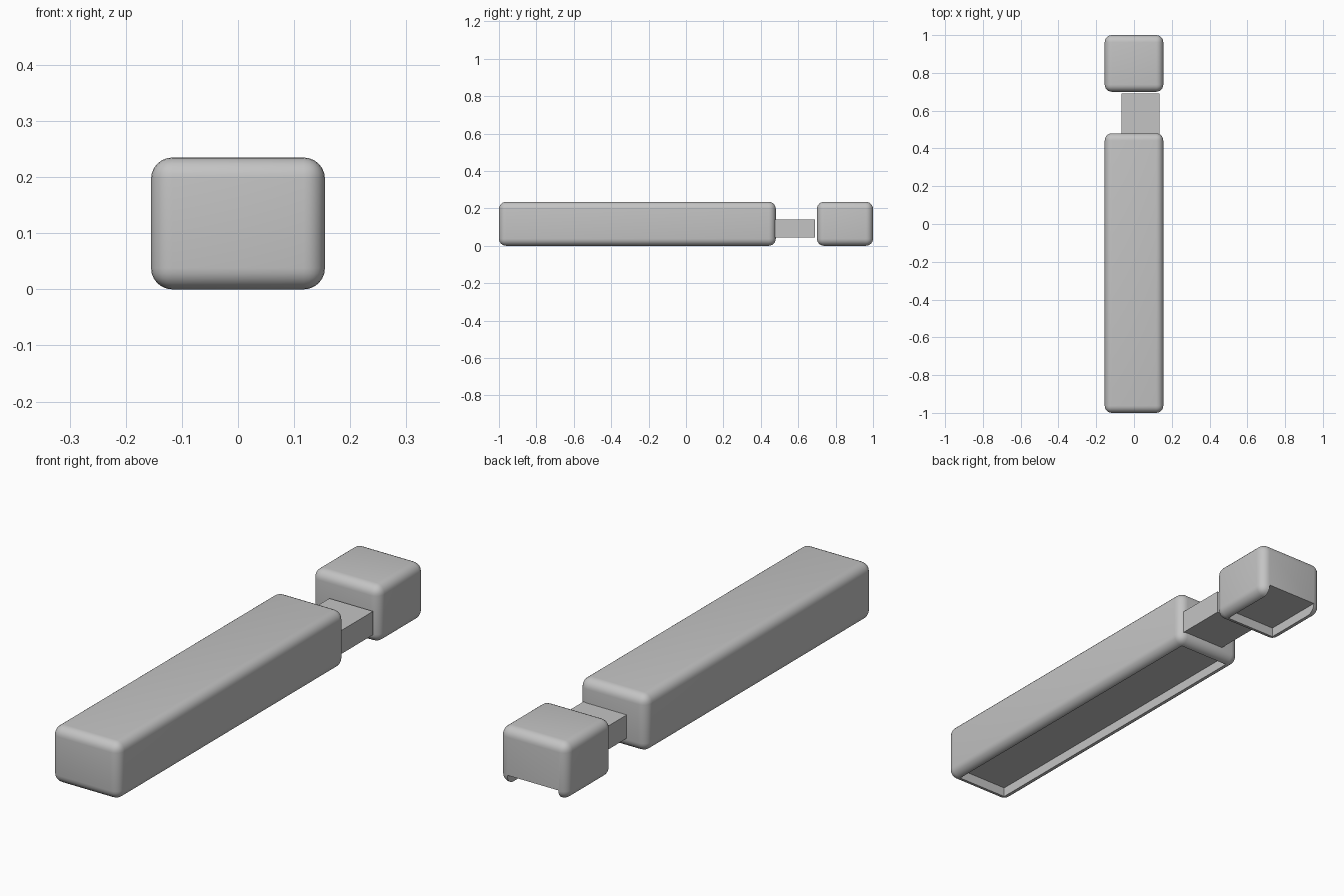
import bpy
import bmesh

old = bpy.data.objects.get("Cube")
if old:
    bpy.data.objects.remove(old, do_unlink=True)

grey = bpy.data.materials.new("mid grey")
grey.use_nodes = True
grey.diffuse_color = (0.55, 0.55, 0.55, 1)
grey.node_tree.nodes["Principled BSDF"].inputs["Base Color"].default_value = grey.diffuse_color

HALF_WIDTH, HEIGHT, ROUND = 0.155, 0.235, 0.038


def box(name, low, high):
    """Plain box between two opposite corners."""
    bm = bmesh.new()
    bmesh.ops.create_cube(bm, size=1)
    for v in bm.verts:
        v.co = [h if c > 0 else l for c, l, h in zip(v.co, low, high)]
    mesh = bpy.data.meshes.new(name)
    bm.to_mesh(mesh)
    bm.free()
    mesh.materials.append(grey)
    obj = bpy.data.objects.new(name, mesh)
    bpy.context.collection.objects.link(obj)
    return obj


def rounded_block(name, y0, y1, recess_end):
    """Rounded block with a shallow recess cut in its underside."""
    block = box(name, (-HALF_WIDTH, y0, 0), (HALF_WIDTH, y1, HEIGHT))
    bevel = block.modifiers.new("rounding", "BEVEL")
    bevel.width = ROUND
    bevel.segments = 6

    inner = HALF_WIDTH - ROUND
    cutter = box(name + "_recess_cutter", (-inner, y0 + ROUND, -0.1), (inner, recess_end, 0.04))
    cutter.hide_render = True
    cutter.hide_set(True)
    cut = block.modifiers.new("recess", "BOOLEAN")
    cut.object = cutter
    cut.operation = "DIFFERENCE"
    cut.solver = "EXACT"

    # Bake the modifiers and drop the cutter
    bpy.ops.object.select_all(action="DESELECT")
    block.select_set(True)
    bpy.context.view_layer.objects.active = block
    for modifier in list(block.modifiers):
        bpy.ops.object.modifier_apply(modifier=modifier.name)
    bpy.data.objects.remove(cutter, do_unlink=True)
    bpy.ops.object.shade_smooth_by_angle(angle=0.6)
    return block


# Long body, with a recess closed at both ends
rounded_block("long_body", -1, 0.48, 0.48 - ROUND)

# Short end block, with a recess running out through its back
rounded_block("end_block", 0.70, 1, 1.1)

# Off-centre neck between the two blocks
box("neck", (-0.065, 0.46, 0.043), (0.135, 0.69, 0.14))
